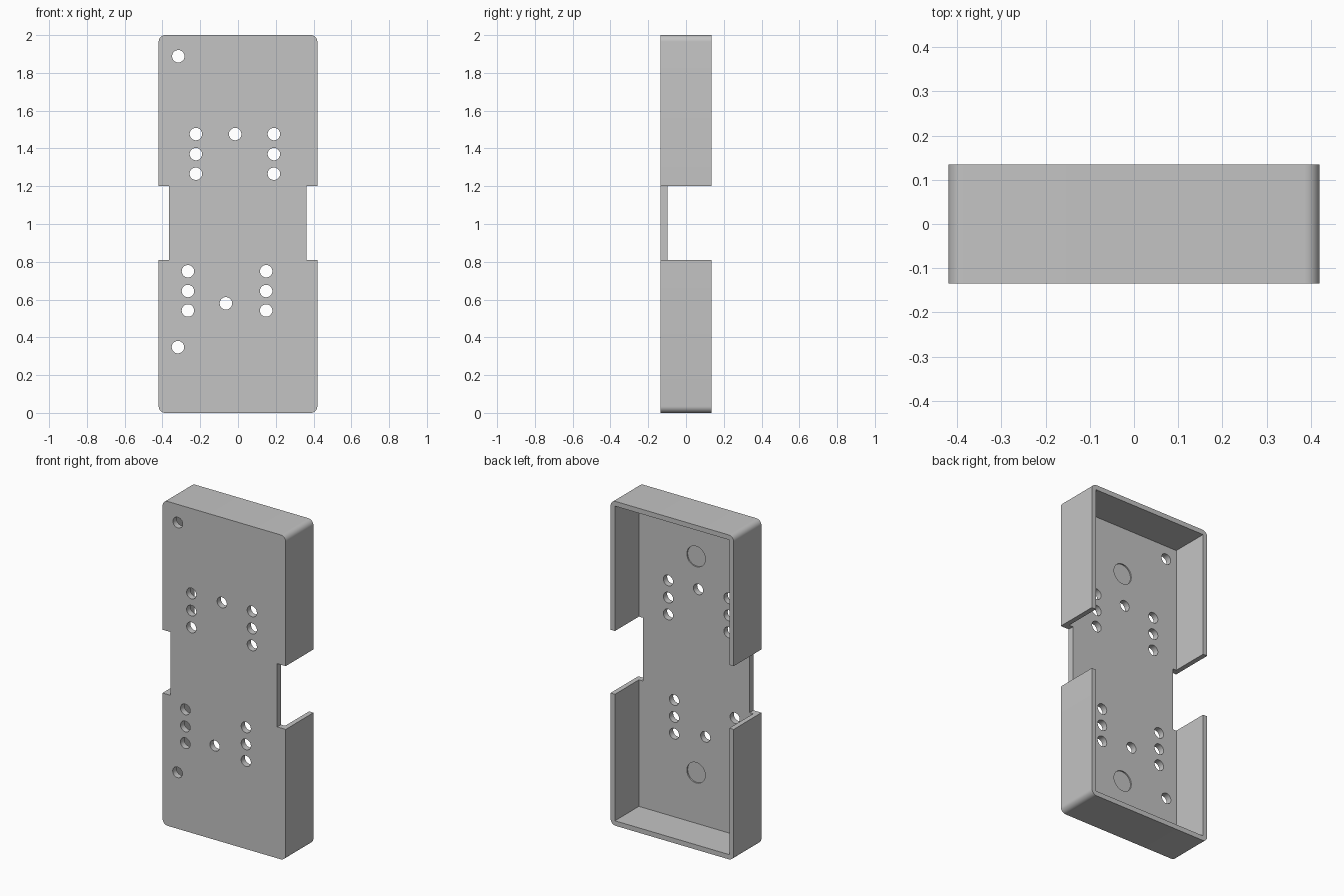
import bpy, bmesh, math
from mathutils import Matrix

cube = bpy.data.objects.get("Cube")
if cube:
    bpy.data.objects.remove(cube, do_unlink=True)

W, D, H = 0.84, 0.27, 2.0      # outer size
WALL, FLOOR = 0.03, 0.037      # wall and front plate thickness
FRONT = -D / 2
INSIDE = FRONT + FLOOR         # inner surface of the front plate

grey = bpy.data.materials.new("light grey")
grey.use_nodes = True
grey.diffuse_color = (0.55, 0.55, 0.55, 1)
grey.node_tree.nodes["Principled BSDF"].inputs["Base Color"].default_value = (0.55, 0.55, 0.55, 1)


def add_box(bm, x0, x1, y0, y1, z0, z1):
    mat = Matrix.Translation(((x0 + x1) / 2, (y0 + y1) / 2, (z0 + z1) / 2))
    bmesh.ops.create_cube(bm, size=1, matrix=mat @ Matrix.Diagonal((x1 - x0, y1 - y0, z1 - z0, 1)))


def add_disc(bm, x, z, radius, y0, y1):
    mat = Matrix.Translation((x, (y0 + y1) / 2, z)) @ Matrix.Rotation(math.pi / 2, 4, 'X')
    bmesh.ops.create_cone(bm, cap_ends=True, segments=32, radius1=radius,
                          radius2=radius, depth=y1 - y0, matrix=mat)


def finish(bm, name):
    mesh = bpy.data.meshes.new(name)
    bm.to_mesh(mesh)
    bm.free()
    mesh.materials.append(grey)
    obj = bpy.data.objects.new(name, mesh)
    bpy.context.collection.objects.link(obj)
    return obj


# Outer case block with rounded corners
bm = bmesh.new()
add_box(bm, -W / 2, W / 2, FRONT, D / 2, 0, H)
corners = [e for e in bm.edges if abs(e.verts[0].co.y - e.verts[1].co.y) > 0.1]
bmesh.ops.bevel(bm, geom=corners, offset=0.035, segments=8, profile=0.5, affect='EDGES')
case = finish(bm, "case_shell")
bpy.ops.object.select_all(action='DESELECT')
bpy.context.view_layer.objects.active = case
case.select_set(True)


def cut(bm, name):
    cutter = finish(bm, name)
    cutter.hide_render = True
    mod = case.modifiers.new(name, 'BOOLEAN')
    mod.operation = 'DIFFERENCE'
    mod.solver = 'EXACT'
    mod.object = cutter
    bpy.ops.object.modifier_apply(modifier=mod.name)
    bpy.data.objects.remove(cutter, do_unlink=True)


# Open cavity at the back
bm = bmesh.new()
add_box(bm, -W / 2 + WALL, W / 2 - WALL, INSIDE, 0.3, WALL, H - WALL)
cut(bm, "cavity_cutter")

# Side notches
bm = bmesh.new()
add_box(bm, -0.6, -0.365, -0.3, 0.3, 0.81, 1.2)
add_box(bm, 0.362, 0.6, -0.3, 0.3, 0.81, 1.2)
cut(bm, "notch_cutter")

# Through holes: two groups of columns and four single holes
holes = [(x, z) for x in (-0.223, 0.19) for z in (1.476, 1.37, 1.266)]
holes += [(x, z) for x in (-0.265, 0.149) for z in (0.75, 0.645, 0.542)]
holes += [(-0.015, 1.476), (-0.064, 0.58), (-0.316, 1.888), (-0.318, 0.348)]
bm = bmesh.new()
for x, z in holes:
    add_disc(bm, x, z, 0.033, -0.2, 0)
cut(bm, "hole_cutter")

# Shallow round pockets in the inner face
bm = bmesh.new()
for z in (0.342, 1.675):
    add_disc(bm, 0, z, 0.063, INSIDE - 0.008, 0)
cut(bm, "pocket_cutter")

bpy.ops.object.shade_smooth_by_angle(angle=math.radians(30))
